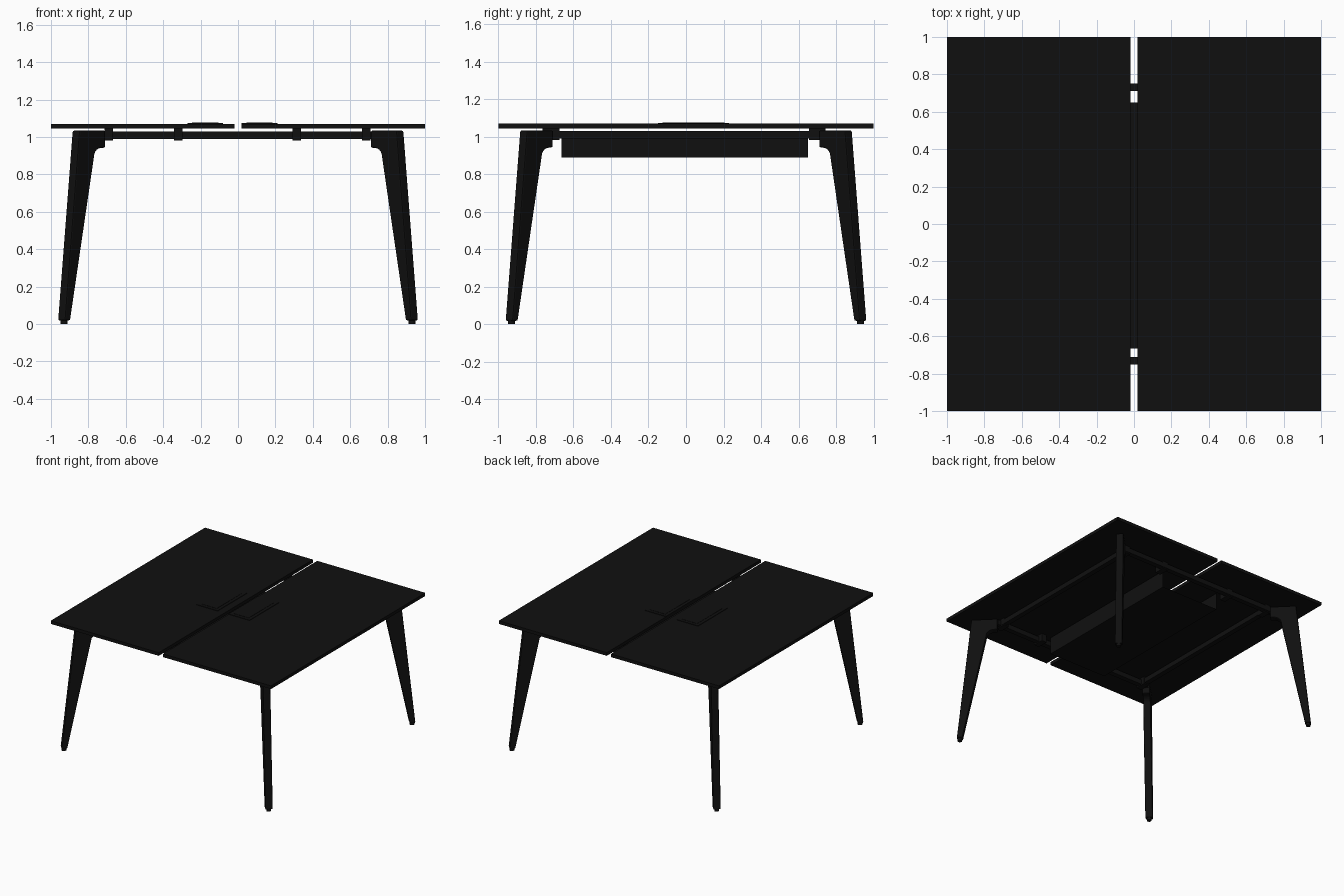
import bpy, bmesh, math

if "Cube" in bpy.data.objects:
    bpy.data.objects.remove(bpy.data.objects["Cube"])

black = bpy.data.materials.new("black")
black.diffuse_color = (0.005, 0.005, 0.005, 1)
black.use_nodes = True
black.node_tree.nodes["Principled BSDF"].inputs["Base Color"].default_value = black.diffuse_color


def finish(name, bm, bevel=0.0):
    me = bpy.data.meshes.new(name)
    bmesh.ops.recalc_face_normals(bm, faces=bm.faces)
    bm.to_mesh(me)
    bm.free()
    ob = bpy.data.objects.new(name, me)
    bpy.context.collection.objects.link(ob)
    me.materials.append(black)
    if bevel:
        m = ob.modifiers.new("bevel", "BEVEL")
        m.width, m.segments, m.limit_method = bevel, 2, "ANGLE"
    return ob


def box(name, x0, x1, y0, y1, z0, z1, bevel=0.0):
    bm = bmesh.new()
    bmesh.ops.create_cube(bm, size=1)
    for v in bm.verts:
        v.co.x = (x0 + x1) / 2 + v.co.x * (x1 - x0)
        v.co.y = (y0 + y1) / 2 + v.co.y * (y1 - y0)
        v.co.z = (z0 + z1) / 2 + v.co.z * (z1 - z0)
    return finish(name, bm, bevel)


# two desk tops with a gap between them
box("desk_top_left", -1, -0.02, -1, 1, 1.044, 1.07)
box("desk_top_right", 0.02, 1, -1, 1, 1.044, 1.07)


# raised cable flaps with a sunken seam around the lid
def flap(name, x0, x1):
    box(name + "_frame", x0, x1, -0.15, 0.23, 1.069, 1.074)
    box(name + "_lid", x0 + 0.025, x1 - 0.025, -0.125, 0.205, 1.073, 1.076)


flap("cable_flap_left", -0.27, -0.08)
flap("cable_flap_right", 0.02, 0.21)

# under-frame beams
for s, side in ((-1, "front"), (1, "back")):
    box(side + "_beam", -0.74, 0.74, s * 0.73 - 0.02, s * 0.73 + 0.02, 0.99, 1.03)
for s, side in ((-1, "left"), (1, "right")):
    box(side + "_beam", s * 0.69 - 0.02, s * 0.69 + 0.02, -0.74, 0.74, 0.99, 1.03)

# brackets that hold the tops on the beams
for y in (-0.72, 0.70):
    for x in (-0.69, -0.32, 0.315, 0.685):
        box("top_bracket", x - 0.023, x + 0.023, y - 0.045, y + 0.045, 0.982, 1.046)

# open-ended sheet cable tray
bm = bmesh.new()
profile = [(-0.265, 1.03), (-0.265, 0.89), (0.26, 0.89), (0.26, 1.03)]
rows = [[bm.verts.new((x, y, z)) for x, z in profile] for y in (-0.665, 0.65)]
for i in range(3):
    bm.faces.new((rows[0][i], rows[0][i + 1], rows[1][i + 1], rows[1][i]))
finish("cable_tray", bm)


# legs: tapered profile with a short arm, standing on the diagonals
def leg(name, angle):
    d = math.sqrt(2)
    pts = [(0.945, 0.018), (0.867, 1.034), (0.728, 1.034), (0.728, 0.942)]
    cx, cz, r = 0.742, 0.898, 0.044
    for i in range(7):
        a = math.radians(90 - 15 * i)
        pts.append((cx + r * math.cos(a), cz + r * math.sin(a)))
    pts.append((0.915, 0.018))
    bm = bmesh.new()
    t = 0.028
    face = bm.faces.new([bm.verts.new((u * d, -t, z)) for u, z in pts])
    ext = bmesh.ops.extrude_face_region(bm, geom=[face])
    for v in ext["geom"]:
        if isinstance(v, bmesh.types.BMVert):
            v.co.y = t
    ob = finish(name, bm, 0.008)
    ob.rotation_euler.z = angle
    # round glide under the leg
    bpy.ops.mesh.primitive_cylinder_add(
        vertices=24, radius=0.018, depth=0.022,
        location=(0.93 * d * math.cos(angle), 0.93 * d * math.sin(angle), 0.011))
    g = bpy.context.object
    g.name = name + "_glide"
    g.data.materials.append(black)
    bpy.ops.object.shade_smooth_by_angle()


for k, nm in enumerate(("back_right", "back_left", "front_left", "front_right")):
    leg(nm + "_leg", math.radians(45 + 90 * k))
